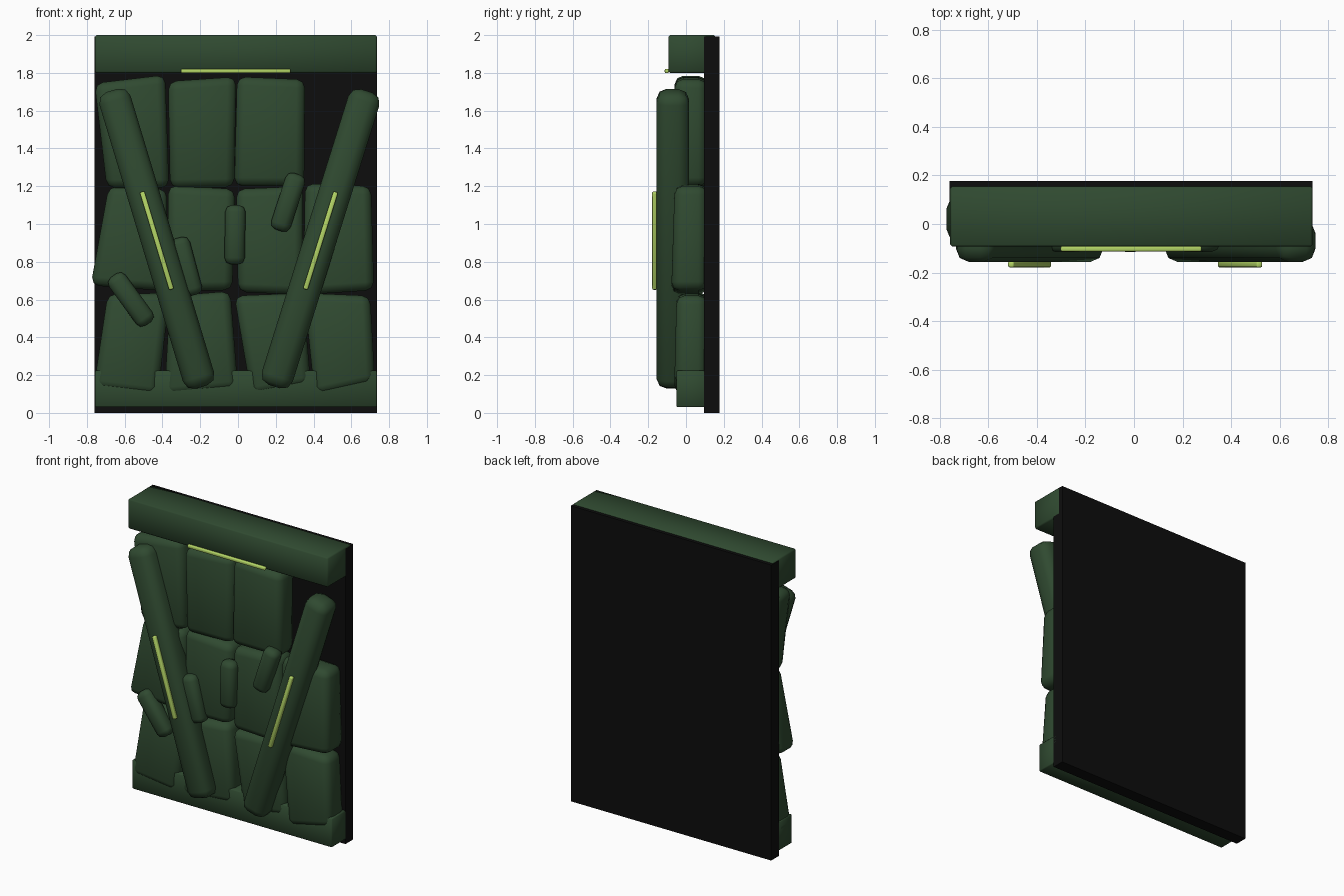
import bpy, bmesh, math
from mathutils import Vector

if "Cube" in bpy.data.objects:
    bpy.data.objects.remove(bpy.data.objects["Cube"])


def material(name, rgb):
    m = bpy.data.materials.new(name)
    m.diffuse_color = (*rgb, 1)
    m.use_nodes = True
    m.node_tree.nodes["Principled BSDF"].inputs["Base Color"].default_value = m.diffuse_color
    return m


GREEN = material("mossy green", (0.029, 0.068, 0.030))
BLACK = material("near black", (0.004, 0.004, 0.004))
GLOW = material("lime glow", (0.45, 0.66, 0.13))


def finish(ob, mat, bevel, segments, smooth=True):
    """Give a part its colour, rounded edges and shading."""
    ob.data.materials.append(mat)
    if bevel:
        b = ob.modifiers.new("bevel", 'BEVEL')
        b.width, b.segments, b.limit_method = bevel, segments, 'NONE'
        bpy.context.view_layer.objects.active = ob
        bpy.ops.object.select_all(action='DESELECT')
        ob.select_set(True)
        bpy.ops.object.modifier_apply(modifier="bevel")
        if smooth:
            bpy.ops.object.shade_smooth_by_angle(angle=math.radians(50))
    return ob


def block(name, center, size, mat, bevel=0.0, segments=1, tilt=0.0):
    """Bevelled box, tilted in the front plane (positive leans its top to +x)."""
    me = bpy.data.meshes.new(name)
    bm = bmesh.new()
    bmesh.ops.create_cube(bm, size=1)
    bmesh.ops.scale(bm, vec=Vector(size), verts=bm.verts)
    bm.to_mesh(me)
    bm.free()
    ob = bpy.data.objects.new(name, me)
    bpy.context.collection.objects.link(ob)
    ob.location = center
    ob.rotation_euler = (0, math.radians(tilt), 0)
    return finish(ob, mat, bevel, segments)


def span(name, lo, hi, mat, bevel=0.0):
    lo, hi = Vector(lo), Vector(hi)
    return block(name, (lo + hi) / 2, hi - lo, mat, bevel)


def stone(name, outline, y_top, y_bottom):
    """Uneven slab from a four-corner front outline (top left, clockwise)."""
    bm = bmesh.new()
    depth = (y_top, y_top, y_bottom, y_bottom)
    front = [bm.verts.new((x, y, z)) for (x, z), y in zip(outline, depth)]
    back = [bm.verts.new((x, 0.11, z)) for x, z in outline]
    bm.faces.new(front)
    bm.faces.new(back[::-1])
    for i in range(4):
        j = (i + 1) % 4
        bm.faces.new((front[i], back[i], back[j], front[j]))
    bmesh.ops.recalc_face_normals(bm, faces=bm.faces)
    me = bpy.data.meshes.new(name)
    bm.to_mesh(me)
    bm.free()
    ob = bpy.data.objects.new(name, me)
    bpy.context.collection.objects.link(ob)
    return finish(ob, GREEN, 0.045, 2)


# Backing panel, lintel and sill
span("back_panel", (-0.76, 0.095, 0), (0.735, 0.178, 1.992), BLACK)
span("lintel", (-0.757, -0.093, 1.80), (0.735, 0.155, 2.0), GREEN, 0.008)
span("sill", (-0.757, -0.05, 0.03), (0.735, 0.12, 0.225), GREEN, 0.006)

# Top row of stones (right-hand one is missing)
stone("stone_top_1", [(-0.76, 1.745), (-0.385, 1.79), (-0.365, 1.19), (-0.695, 1.19)], -0.06, -0.06)
stone("stone_top_2", [(-0.37, 1.755), (-0.01, 1.78), (-0.02, 1.195), (-0.36, 1.19)], -0.06, -0.055)
stone("stone_top_3", [(-0.005, 1.78), (0.355, 1.765), (0.35, 1.20), (-0.02, 1.20)], -0.06, -0.055)

# Middle row
stone("stone_mid_1", [(-0.685, 1.20), (-0.375, 1.185), (-0.375, 0.645), (-0.78, 0.675)], -0.05, -0.07)
stone("stone_mid_2", [(-0.37, 1.205), (-0.015, 1.185), (-0.03, 0.65), (-0.37, 0.645)], -0.055, -0.065)
stone("stone_mid_3", [(-0.01, 1.185), (0.345, 1.20), (0.345, 0.625), (0.0, 0.64)], -0.055, -0.07)
stone("stone_mid_4", [(0.355, 1.215), (0.705, 1.20), (0.72, 0.65), (0.345, 0.625)], -0.06, -0.078)

# Bottom row, leaning out over the sill
stone("stone_low_1", [(-0.69, 0.63), (-0.36, 0.635), (-0.425, 0.09), (-0.765, 0.13)], -0.045, -0.06)
stone("stone_low_2", [(-0.36, 0.62), (-0.04, 0.645), (0.0, 0.125), (-0.39, 0.09)], -0.05, -0.06)
stone("stone_low_3", [(-0.02, 0.62), (0.345, 0.635), (0.385, 0.15), (0.07, 0.09)], -0.05, -0.06)
stone("stone_low_4", [(0.35, 0.635), (0.70, 0.62), (0.725, 0.16), (0.405, 0.09)], -0.05, -0.062)

# Crossing beams, each with a glowing strip
for side, x, lean in (("left", -0.43, -16.8), ("right", 0.437, 17.4)):
    block(side + "_beam", (x, -0.07, 0.922), (0.172, 0.172, 1.64), GREEN, 0.055, 2, lean)
    block(side + "_beam_glow", (x, -0.166, 0.912), (0.026, 0.026, 0.54), GLOW, 0.007, 2, lean)

# Glowing strip under the lintel
block("lintel_glow", (-0.012, -0.102, 1.81), (0.58, 0.022, 0.022), GLOW, 0.006, 2)

# Small rounded pegs on the wall
for i, (x, z, lean) in enumerate([(-0.016, 0.943, 1), (0.265, 1.115, 18),
                                  (-0.567, 0.60, -36), (-0.275, 0.775, -15)]):
    block(f"peg_{i + 1}", (x, -0.065, z), (0.108, 0.1, 0.315), GREEN, 0.036, 2, lean)
